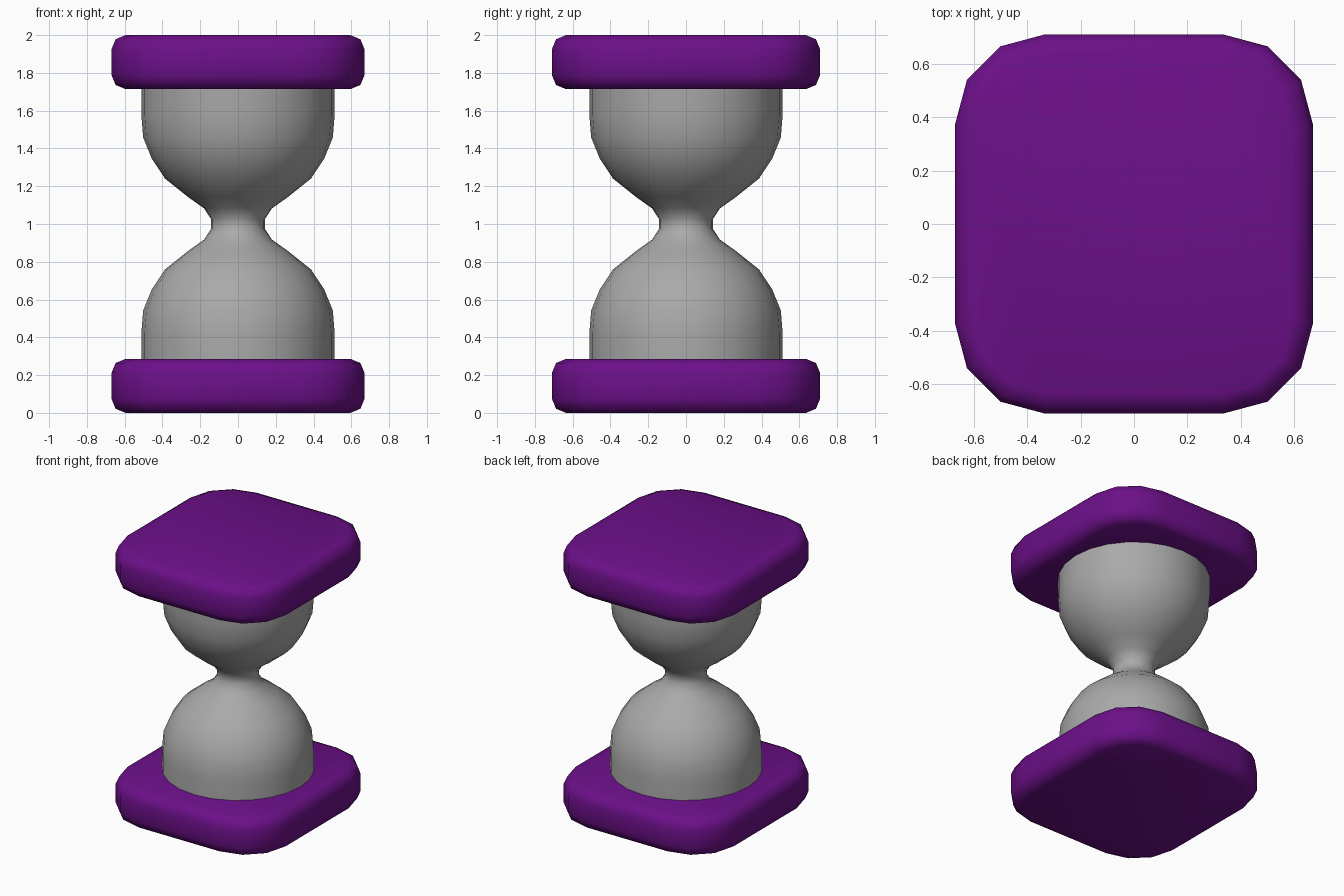
import bpy, bmesh, math

if "Cube" in bpy.data.objects:
    bpy.data.objects.remove(bpy.data.objects["Cube"])


def material(name, rgb):
    m = bpy.data.materials.new(name)
    m.diffuse_color = (*rgb, 1)
    m.use_nodes = True
    m.node_tree.nodes["Principled BSDF"].inputs["Base Color"].default_value = m.diffuse_color
    return m


def finish(name, bm, mat, angle):
    bmesh.ops.recalc_face_normals(bm, faces=bm.faces)
    me = bpy.data.meshes.new(name)
    bm.to_mesh(me)
    bm.free()
    me.materials.append(mat)
    ob = bpy.data.objects.new(name, me)
    bpy.context.collection.objects.link(ob)
    bpy.ops.object.select_all(action='DESELECT')
    ob.select_set(True)
    bpy.context.view_layer.objects.active = ob
    bpy.ops.object.shade_smooth_by_angle(angle=math.radians(angle))
    return ob


purple = material("purple", (0.15, 0.005, 0.25))
grey = material("grey", (0.40, 0.40, 0.40))


# end slabs: rounded rectangle with softened rims
def slab(name, z0):
    hx, hy, h, r, b = 0.67, 0.71, 0.286, 0.338, 0.075
    bm = bmesh.new()
    bmesh.ops.create_cube(bm, size=1)
    for v in bm.verts:
        v.co = (v.co.x * 2 * hx, v.co.y * 2 * hy, z0 + (v.co.z + 0.5) * h)
    upright = [e for e in bm.edges if abs(e.verts[0].co.z - e.verts[1].co.z) > 0.1]
    bmesh.ops.bevel(bm, geom=upright, offset=r, segments=3, profile=0.5, affect='EDGES')
    rims = [e for e in bm.edges if abs(e.verts[0].co.z - e.verts[1].co.z) < 0.01]
    bmesh.ops.bevel(bm, geom=rims, offset=b, segments=2, profile=0.5, affect='EDGES')
    return finish(name, bm, purple, 60)


slab("bottom_slab", 0)
slab("top_slab", 1.714)

# glass: half profile (radius, height from waist), mirrored and revolved
half = [(0.142, 0.025), (0.18, 0.083), (0.265, 0.143), (0.387, 0.241),
        (0.457, 0.347), (0.502, 0.458), (0.512, 0.58), (0.512, 0.75)]
profile = [(r, 1 - z) for r, z in reversed(half)] + [(r, 1 + z) for r, z in half]
sides = 24
bm = bmesh.new()
rings = [[bm.verts.new((r * math.cos(i * math.tau / sides), r * math.sin(i * math.tau / sides), z))
          for i in range(sides)] for r, z in profile]
for a, b in zip(rings, rings[1:]):
    for i in range(sides):
        j = (i + 1) % sides
        bm.faces.new((a[i], a[j], b[j], b[i]))
bm.faces.new(rings[0])
bm.faces.new(rings[-1])
finish("glass_bulbs", bm, grey, 60)
